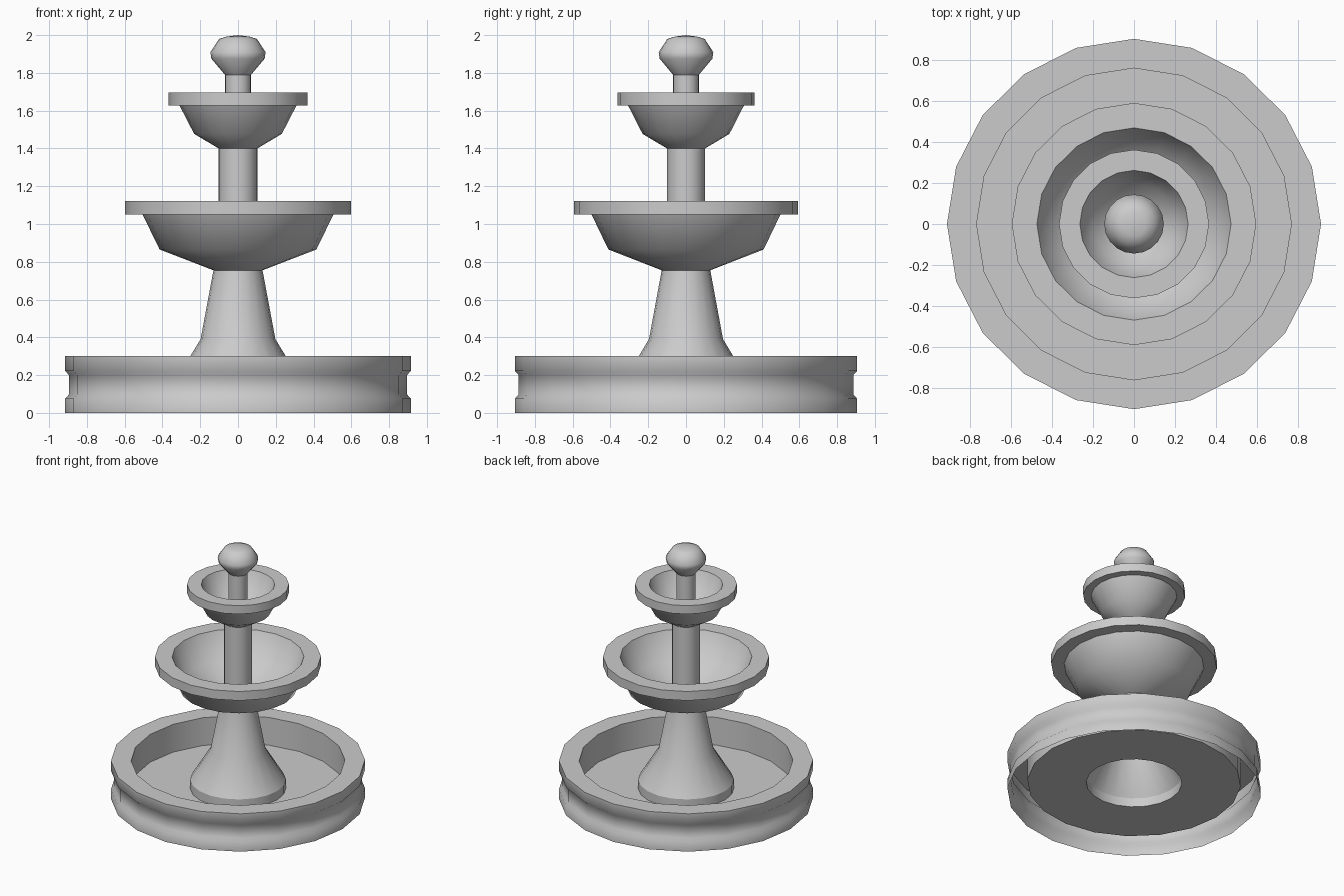
import bpy, bmesh, math

if "Cube" in bpy.data.objects:
    bpy.data.objects.remove(bpy.data.objects["Cube"])

SIDES = 20
Y_SCALE = 0.99


def lathe(name, profile):
    """Revolve (radius, height) points around z, outward faces when rising."""
    bm = bmesh.new()
    rings = []
    for r, z in profile:
        rings.append([bm.verts.new((r * math.cos(math.tau * i / SIDES),
                                    r * math.sin(math.tau * i / SIDES) * Y_SCALE, z))
                      for i in range(SIDES)])
    for a, b in zip(rings, rings[1:]):
        for i in range(SIDES):
            k = (i + 1) % SIDES
            bm.faces.new((a[i], a[k], b[k], b[i]))
    bmesh.ops.remove_doubles(bm, verts=bm.verts, dist=1e-5)
    mesh = bpy.data.meshes.new(name)
    bm.to_mesh(mesh)
    bm.free()
    obj = bpy.data.objects.new(name, mesh)
    bpy.context.collection.objects.link(obj)
    bpy.ops.object.select_all(action='DESELECT')
    obj.select_set(True)
    bpy.context.view_layer.objects.active = obj
    bpy.ops.object.shade_smooth_by_angle(angle=math.radians(50))
    return obj


# Ground pool: grooved outer wall, flat rim, inner wall and raised floor, open below
lathe("pool", [(0.915, 0), (0.915, 0.075), (0.895, 0.098), (0.895, 0.2),
               (0.915, 0.222), (0.915, 0.3), (0.77, 0.3), (0.77, 0.08), (0.345, 0.08)])

# Hollow pedestal
lathe("plinth", [(0.345, 0.08), (0.345, 0.15)])
lathe("pedestal", [(0.345, 0.15), (0.198, 0.39), (0.13, 0.755)])

# Lower tier
lathe("lower_bowl", [(0.13, 0.755), (0.415, 0.865), (0.505, 1.05), (0.598, 1.05),
                     (0.598, 1.122), (0.475, 1.122), (0.38, 0.92), (0.102, 0.815)])
lathe("lower_column", [(0.102, 0.815), (0.102, 1.4)])

# Upper tier
lathe("upper_bowl", [(0.102, 1.4), (0.232, 1.477), (0.31, 1.628), (0.367, 1.628),
                     (0.367, 1.695), (0.265, 1.695), (0.2, 1.53), (0.069, 1.46)])
lathe("upper_column", [(0.069, 1.46), (0.069, 1.79)])

# Ball on top
lathe("finial", [(0.069, 1.79), (0.141, 1.875), (0.146, 1.91), (0.1, 1.98), (0.06, 1.992), (0, 2.0)])
